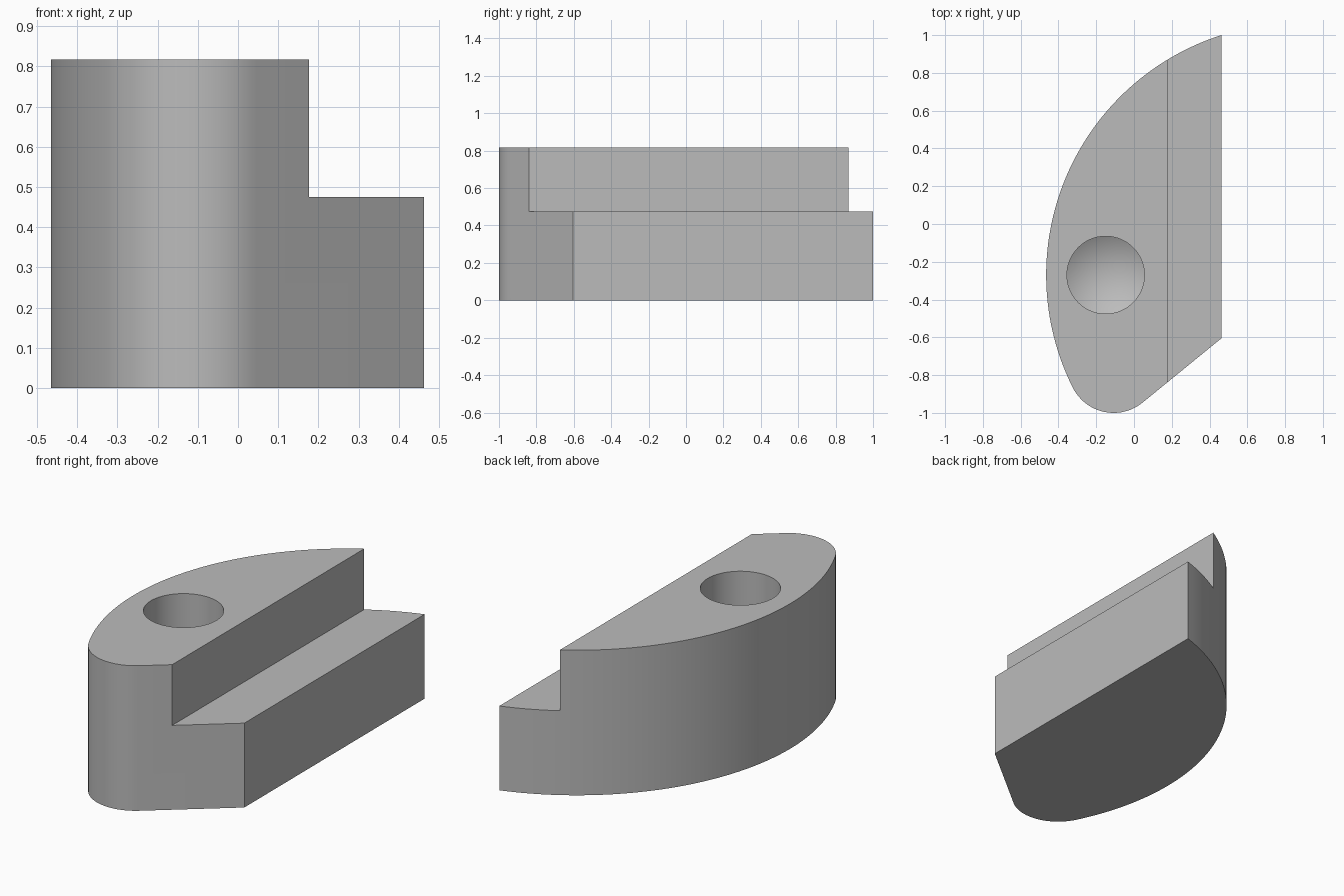
import bpy, bmesh
from math import cos, sin, radians

cube = bpy.data.objects.get("Cube")
if cube:
    bpy.data.objects.remove(cube, do_unlink=True)

HEIGHT, STEP_Z, STEP_X, SIDE_X = 0.817, 0.475, 0.177, 0.463

grey = bpy.data.materials.new("plain grey")
grey.use_nodes = True
colour = (0.5, 0.5, 0.5, 1)
grey.diffuse_color = colour
grey.node_tree.nodes["Principled BSDF"].inputs["Base Color"].default_value = colour


def arc(cx, cy, r, start, end, steps):
    """Points along a circular arc, angles in degrees."""
    angles = [radians(start + (end - start) * i / steps) for i in range(steps + 1)]
    return [(cx + r * cos(a), cy + r * sin(a)) for a in angles]


def finish(name, bm):
    bmesh.ops.recalc_face_normals(bm, faces=bm.faces)
    mesh = bpy.data.meshes.new(name)
    bm.to_mesh(mesh)
    bm.free()
    mesh.materials.append(grey)
    obj = bpy.data.objects.new(name, mesh)
    bpy.context.collection.objects.link(obj)
    return obj


def prism(name, outline, z0, z1):
    bm = bmesh.new()
    face = bm.faces.new([bm.verts.new((x, y, z0)) for x, y in outline])
    top = bmesh.ops.extrude_face_region(bm, geom=[face])["geom"]
    verts = [v for v in top if isinstance(v, bmesh.types.BMVert)]
    bmesh.ops.translate(bm, verts=verts, vec=(0, 0, z1 - z0))
    return finish(name, bm)


def drill(name, x, y, r, tip_z, shoulder_z, top_z, sides=64):
    """Round cutter with a conical point."""
    bm = bmesh.new()
    low, high = ([bm.verts.new((px, py, z)) for px, py in arc(x, y, r, 0, 360, sides)[:-1]]
                 for z in (shoulder_z, top_z))
    tip = bm.verts.new((x, y, tip_z))
    bm.faces.new(high)
    for i in range(sides):
        j = (i + 1) % sides
        bm.faces.new((low[i], low[j], high[j], high[i]))
        bm.faces.new((tip, low[j], low[i]))
    return finish(name, bm)


# Body: wide curved back, small rounded nose, slanted front and flat side
outline = arc(0.868, -0.27, 1.333, 107.7, 206.6, 64)
outline += arc(-0.1075, -0.758, 0.242, 206.6, 309.2, 24)[1:]
outline += [(SIDE_X, -0.605)]
body = prism("clamp_body", outline, 0, HEIGHT)

# Cutters: ledge along the flat side and the blind drilled hole
ledge = prism("ledge_cutter", [(STEP_X, -2), (1, -2), (1, 2), (STEP_X, 2)], STEP_Z, 1)
hole = drill("hole_cutter", -0.15, -0.27, 0.205, 0.2, 0.32, 1)

bpy.ops.object.select_all(action="DESELECT")
bpy.context.view_layer.objects.active = body
body.select_set(True)
for cutter in (ledge, hole):
    cutter.hide_render = True
    cut = body.modifiers.new(cutter.name, "BOOLEAN")
    cut.operation, cut.solver, cut.object = "DIFFERENCE", "EXACT", cutter
    bpy.ops.object.modifier_apply(modifier=cut.name)
    bpy.data.objects.remove(cutter, do_unlink=True)

bpy.ops.object.shade_smooth_by_angle(angle=radians(25))
